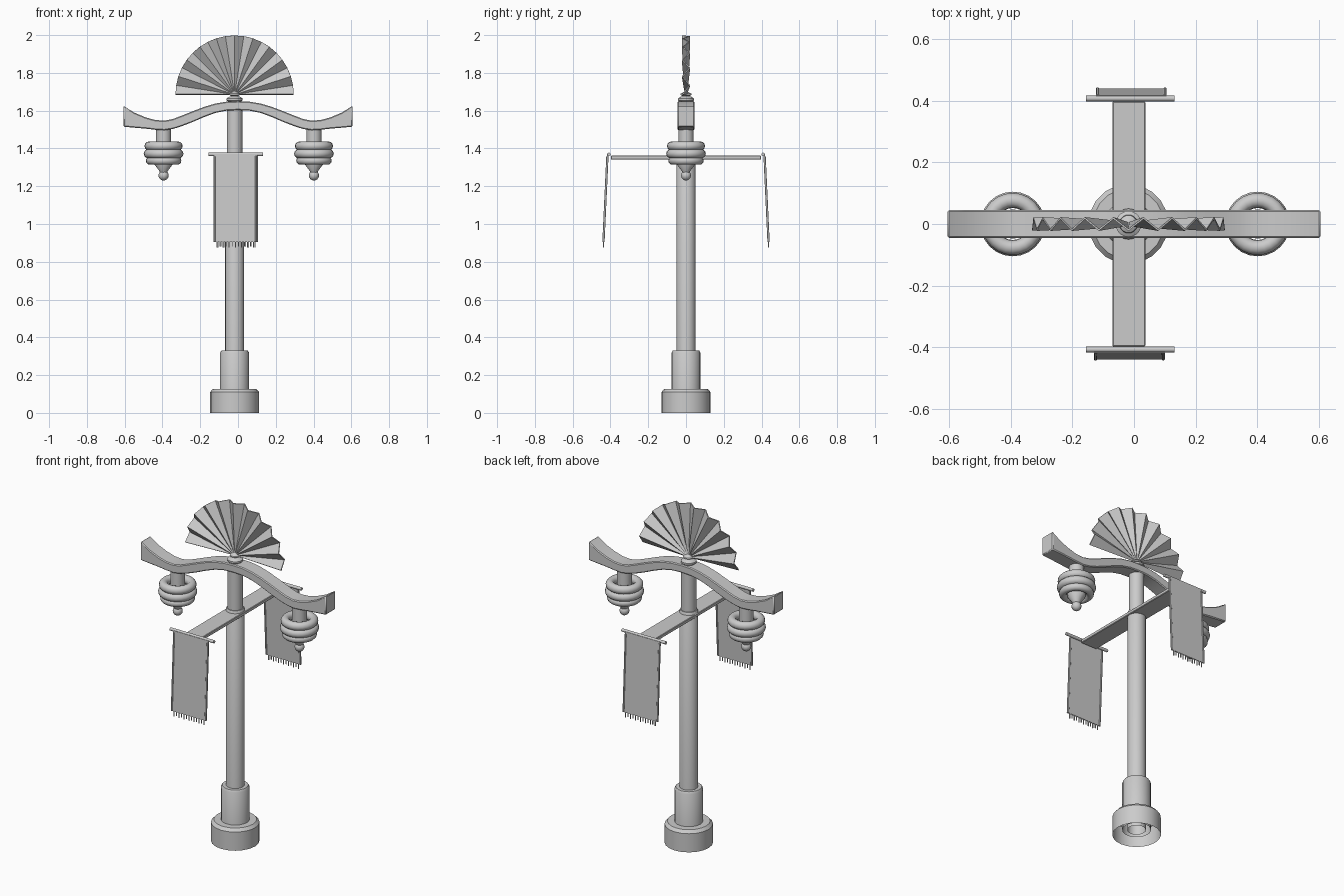
import bpy, bmesh, math
from mathutils import Vector

if "Cube" in bpy.data.objects:
    bpy.data.objects.remove(bpy.data.objects["Cube"])

CX = -0.018  # pole axis


def make(name, verts, faces, smooth=None):
    me = bpy.data.meshes.new(name)
    me.from_pydata(verts, [], faces)
    bm = bmesh.new()
    bm.from_mesh(me)
    bmesh.ops.recalc_face_normals(bm, faces=bm.faces)
    bm.to_mesh(me)
    bm.free()
    ob = bpy.data.objects.new(name, me)
    bpy.context.collection.objects.link(ob)
    if smooth:
        bpy.ops.object.select_all(action='DESELECT')
        ob.select_set(True)
        bpy.context.view_layer.objects.active = ob
        bpy.ops.object.shade_smooth_by_angle(angle=math.radians(smooth))
    return ob


def lathe(name, profile, x=CX, n=20, closed=False):
    """Spin (radius, z) points around a vertical axis at x."""
    verts = [(x + r * math.cos(2 * math.pi * i / n), r * math.sin(2 * math.pi * i / n), z)
             for r, z in profile for i in range(n)]
    m = len(profile)
    faces = []
    for j in range(m if closed else m - 1):
        k = (j + 1) % m
        for i in range(n):
            i2 = (i + 1) % n
            faces.append((j * n + i, j * n + i2, k * n + i2, k * n + i))
    return make(name, verts, faces, 40)


def box(name, lo, hi, bevel=0, shear=0):
    """Box between two corners; shear shifts the bottom along y."""
    v = [(x, y + (shear if z == lo[2] else 0), z)
         for x in (lo[0], hi[0]) for y in (lo[1], hi[1]) for z in (lo[2], hi[2])]
    f = [(0, 1, 3, 2), (4, 6, 7, 5), (0, 4, 5, 1), (2, 3, 7, 6), (0, 2, 6, 4), (1, 5, 7, 3)]
    ob = make(name, v, f)
    if bevel:
        b = ob.modifiers.new("bevel", 'BEVEL')
        b.width = bevel
    return ob


# Stepped post: open-bottomed base, sleeve, lower and upper pole
lathe("base", [(0.13, 0), (0.13, 0.11), (0.115, 0.127), (0.07, 0.127)])
lathe("base_sleeve", [(0.077, 0.03), (0.077, 0.318), (0.07, 0.33), (0.045, 0.33)])
lathe("lower_pole", [(0.05, 0.03), (0.05, 1.37), (0.046, 1.377), (0.038, 1.377)])
lathe("upper_pole", [(0.041, 1.36), (0.041, 1.62)])

# Curved crossbeam: (x, bottom z, top z), mirrored in x
half = [(0, 1.603, 1.65), (0.06, 1.60, 1.648), (0.12, 1.588, 1.638), (0.18, 1.566, 1.62),
        (0.24, 1.54, 1.597), (0.30, 1.517, 1.573), (0.345, 1.503, 1.556), (0.39, 1.496, 1.547),
        (0.44, 1.499, 1.551), (0.49, 1.505, 1.565), (0.55, 1.51, 1.59), (0.606, 1.515, 1.626)]
prof = [(-x, b, t) for x, b, t in half[:0:-1]] + half
verts = [p for x, b, t in prof for p in
         ((x, -0.045, b), (x, 0.045, b), (x, 0.045, t), (x, -0.045, t))]
faces = [(0, 1, 2, 3), tuple(len(verts) - k for k in (4, 3, 2, 1))]
for i in range(len(prof) - 1):
    for k in range(4):
        a, b = 4 * i + k, 4 * i + (k + 1) % 4
        faces.append((a, b, b + 4, a + 4))
beam = make("crossbeam", verts, faces, 30)
bev = beam.modifiers.new("bevel", 'BEVEL')
bev.width = 0.005
bev.limit_method = 'ANGLE'

# Lanterns: neck, three stacked rings, tapered tip and ball
for side, x in (("left", -0.394), ("right", 0.402)):
    lathe("lantern_neck_" + side, [(0, 1.40), (0.04, 1.40), (0.04, 1.515)], x, 16)
    for i, (z, R, r) in enumerate(((1.413, 0.077, 0.024), (1.372, 0.081, 0.024), (1.335, 0.073, 0.021))):
        ring = [(R + r * math.cos(2 * math.pi * k / 12), z + r * math.sin(2 * math.pi * k / 12))
                for k in range(12)]
        lathe(f"lantern_ring_{side}_{i}", ring, x, 24, True)
    lathe("lantern_tip_" + side, [(0, 1.335), (0.048, 1.335), (0.048, 1.315), (0.022, 1.28), (0.018, 1.265)], x, 16)
    ball = [(0.027 * math.sin(math.pi * k / 8), 1.257 - 0.027 * math.cos(math.pi * k / 8)) for k in range(9)]
    lathe("lantern_ball_" + side, ball, x, 14)

# Flat banner bracket through the pole
box("banner_bracket", (-0.07, -0.398, 1.342), (0.037, 0.398, 1.362), 0.003)

# Hanging banners front and back
for side, s, shift in (("front", -1, 0), ("back", 1, 0.006)):
    y, sh = s * 0.416, s * 0.021
    bpy.ops.mesh.primitive_cylinder_add(vertices=10, radius=0.009, depth=0.287,
                                        location=(-0.012, s * 0.408, 1.369),
                                        rotation=(0, math.pi / 2, 0))
    bpy.context.object.name = "banner_rod_" + side
    bpy.ops.object.shade_smooth_by_angle(angle=math.radians(40))
    x0, x1 = -0.13 + shift, 0.10 + shift
    box("banner_cloth_" + side, (x0, y - 0.003, 0.905), (x1, y + 0.003, 1.37), 0, sh)
    for k, hx in enumerate((x0, x1 - 0.01)):
        box(f"banner_hem_{side}_{k}", (hx, y - 0.006, 0.905), (hx + 0.01, y + 0.006, 1.36), 0.002, sh)
    for k in range(13):
        fx = x0 + 0.016 + k * 0.0162
        box(f"banner_fringe_{side}_{k}", (fx, y + sh - 0.002, 0.876 + 0.006 * (k % 2)),
            (fx + 0.005, y + sh + 0.002, 0.908))

# Finial holding the fan
lathe("finial", [(0.03, 1.645), (0.042, 1.655), (0.042, 1.665), (0.03, 1.673), (0.017, 1.677),
                 (0.03, 1.684), (0.028, 1.69), (0.014, 1.698), (0, 1.706)])

# Pleated half-round fan
N, R, Z = 20, 0.313, 1.685
verts, faces = [], []
for i in range(N + 1):
    a = math.pi * i / N
    amp = 0.019 if i % 2 else -0.019
    for r, d in ((0.012, 0.15), (R, 1)):
        verts.append((CX + r * math.cos(a), amp * d, Z + r * math.sin(a)))
    if i:
        faces.append((2 * i - 2, 2 * i - 1, 2 * i + 1, 2 * i))
fan = make("pleated_fan", verts, faces)
sol = fan.modifiers.new("thickness", 'SOLIDIFY')
sol.thickness = 0.007
sol.offset = 0
